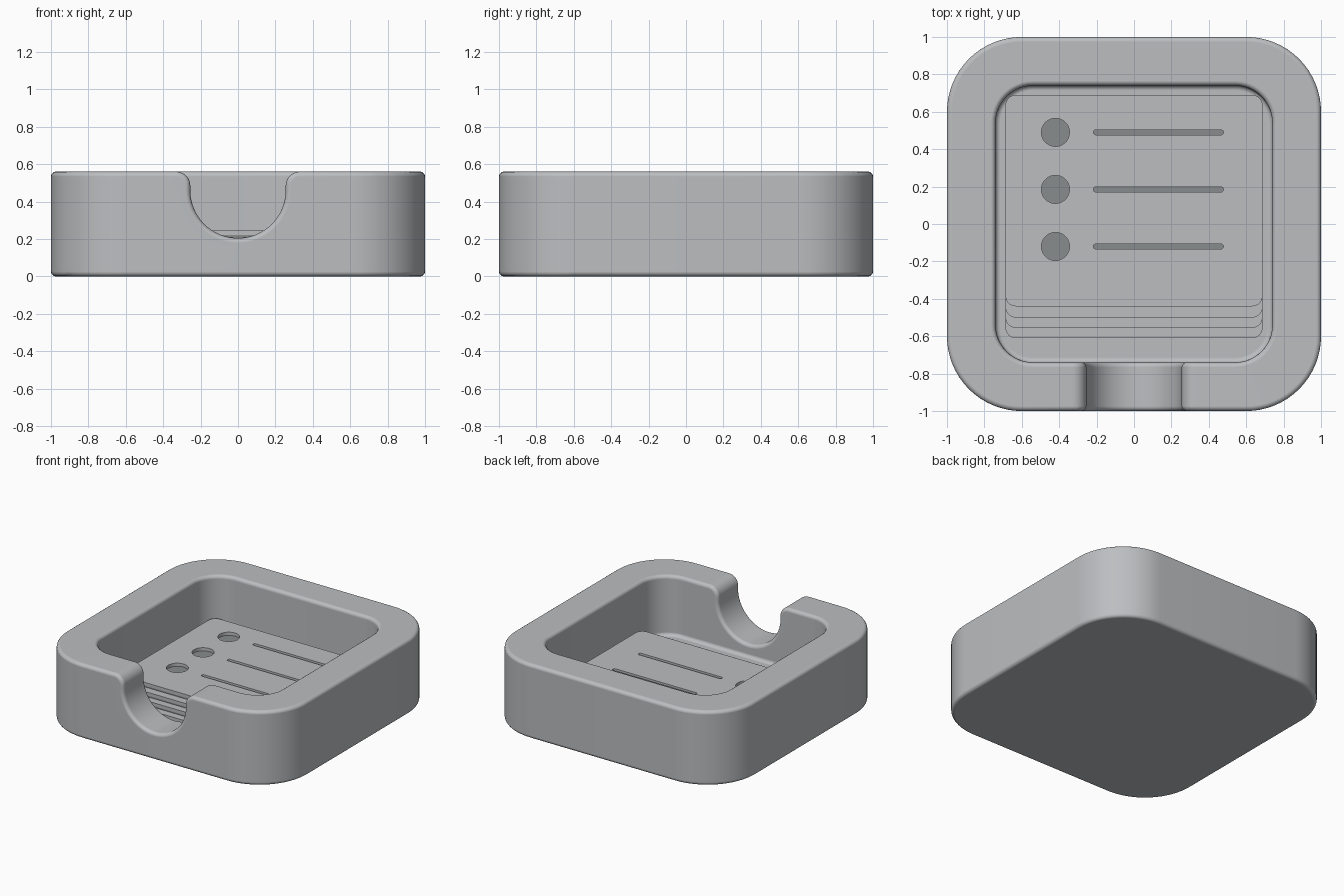
import bpy, bmesh, math

if "Cube" in bpy.data.objects:
    bpy.data.objects.remove(bpy.data.objects["Cube"])


def material(name, rgb):
    m = bpy.data.materials.new(name)
    m.diffuse_color = (*rgb, 1)
    m.use_nodes = True
    m.node_tree.nodes["Principled BSDF"].inputs["Base Color"].default_value = m.diffuse_color
    return m


GREY = material("light grey", (0.50, 0.515, 0.53))
DARK = material("dark grey", (0.25, 0.265, 0.27))


def arc(cx, cy, r, a0, a1, n):
    """Points along an arc, angles in degrees."""
    return [(cx + r * math.cos(math.radians(a0 + (a1 - a0) * i / n)),
             cy + r * math.sin(math.radians(a0 + (a1 - a0) * i / n))) for i in range(n + 1)]


def rounded_rect(x0, x1, y0, y1, r, n=12):
    return (arc(x1 - r, y1 - r, r, 0, 90, n) + arc(x0 + r, y1 - r, r, 90, 180, n)
            + arc(x0 + r, y0 + r, r, 180, 270, n) + arc(x1 - r, y0 + r, r, 270, 360, n))


def prism(name, outline, lo, hi, mat=GREY, along_y=False):
    """Extrude an outline along z, or an x-z outline along y."""
    bm = bmesh.new()
    place = (lambda p: (p[0], lo, p[1])) if along_y else (lambda p: (p[0], p[1], lo))
    face = bm.faces.new([bm.verts.new(place(p)) for p in outline])
    new = bmesh.ops.extrude_face_region(bm, geom=[face])["geom"]
    step = (0, hi - lo, 0) if along_y else (0, 0, hi - lo)
    bmesh.ops.translate(bm, vec=step, verts=[v for v in new if isinstance(v, bmesh.types.BMVert)])
    bmesh.ops.remove_doubles(bm, verts=bm.verts, dist=1e-5)
    bmesh.ops.recalc_face_normals(bm, faces=bm.faces)
    mesh = bpy.data.meshes.new(name)
    bm.to_mesh(mesh)
    bm.free()
    ob = bpy.data.objects.new(name, mesh)
    bpy.context.collection.objects.link(ob)
    mesh.materials.append(mat)
    return ob


def activate(ob):
    bpy.ops.object.select_all(action='DESELECT')
    ob.select_set(True)
    bpy.context.view_layer.objects.active = ob


def cut(ob, cutter):
    activate(ob)
    mod = ob.modifiers.new("cut", 'BOOLEAN')
    mod.operation, mod.solver, mod.object = 'DIFFERENCE', 'EXACT', cutter
    bpy.ops.object.modifier_apply(modifier=mod.name)
    bpy.data.objects.remove(cutter)


# Tray: rounded block with a rounded pocket
H, FLOOR = 0.56, 0.11
tray = prism("tray", rounded_rect(-1, 1, -1, 1, 0.4, 16), 0, H)
cut(tray, prism("pocket_cutter", rounded_rect(-0.74, 0.74, -0.74, 0.74, 0.2), FLOOR, 1))

# Finger notch in the front wall: half round below, flared at the rim
R, FLARE = 0.255, 0.075
right = arc(R + FLARE, H - FLARE, FLARE, 90, 180, 10)
bottom = arc(0, 0.205 + R, R, 0, -180, 32)
left = [(-x, z) for x, z in reversed(right)]
notch = right + bottom + left + [(-R - FLARE, 0.9), (R + FLARE, 0.9)]
cut(tray, prism("notch_cutter", notch, -1.2, -0.5, along_y=True))

# Soft edges all round
activate(tray)
bpy.ops.object.shade_smooth()
bevel = tray.modifiers.new("soft_edges", 'BEVEL')
bevel.width, bevel.segments = 0.026, 4
bevel.limit_method, bevel.angle_limit = 'ANGLE', math.radians(35)
bevel.harden_normals = True

# Stepped stack of cards, each on a thin dark layer
THICK, GAP, TOP = 0.024, 0.010, 0.245
sheets = []
for i, front in enumerate((-0.44, -0.50, -0.555, -0.61)):
    z = TOP - i * (THICK + GAP)
    shape = rounded_rect(-0.687, 0.687, front, 0.69, 0.055, 8)
    sheets.append(prism(f"card_{i + 1}", shape, z - THICK, z))
    sheets.append(prism(f"card_layer_{i + 1}", shape, z - THICK - GAP, z - THICK, DARK))

# List marks: dots and lines cut through the top card to the dark layer
for y in (0.49, 0.185, -0.12):
    cut(sheets[0], prism("dot_cutter", arc(-0.42, y, 0.075, 0, 352.5, 47), 0.2, 0.3))
    cut(sheets[0], prism("line_cutter",
                         rounded_rect(-0.217, 0.478, y - 0.0135, y + 0.0135, 0.0134, 4), 0.2, 0.3))

for ob in sheets:
    activate(ob)
    bpy.ops.object.shade_smooth_by_angle(angle=math.radians(30))
